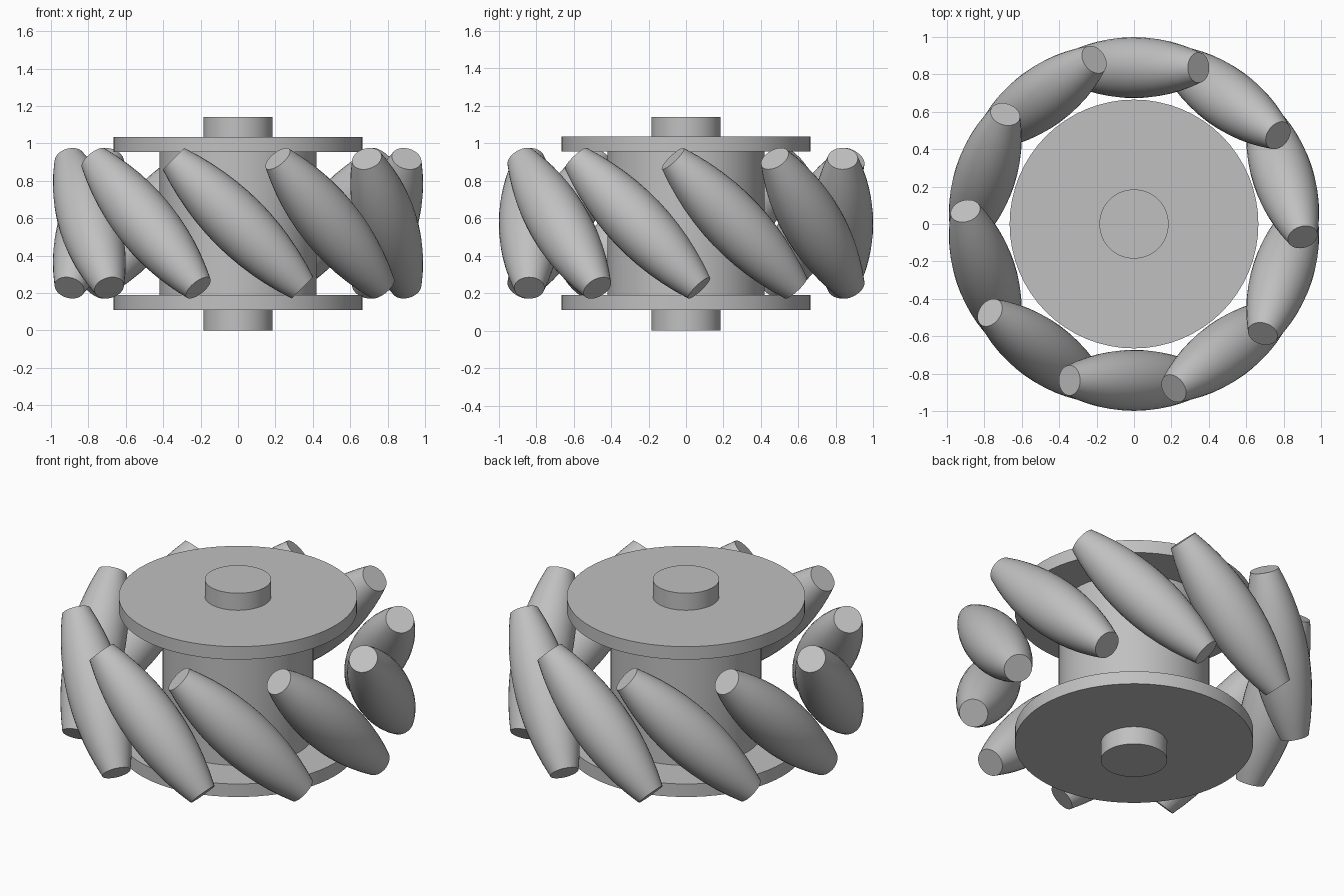
import bpy, bmesh, math
from mathutils import Matrix, Vector

if "Cube" in bpy.data.objects:
    bpy.data.objects.remove(bpy.data.objects["Cube"])

grey = bpy.data.materials.new("light grey")
grey.diffuse_color = (0.53, 0.53, 0.53, 1)
grey.use_nodes = True
grey.node_tree.nodes["Principled BSDF"].inputs["Base Color"].default_value = grey.diffuse_color


def lathe(name, profile, segs, matrix=Matrix()):
    """Closed solid of revolution around local z from (radius, z) pairs."""
    bm = bmesh.new()
    rings = []
    for r, z in profile:
        rings.append([bm.verts.new((r * math.cos(2 * math.pi * i / segs),
                                    r * math.sin(2 * math.pi * i / segs), z))
                      for i in range(segs)])
    for a, b in zip(rings, rings[1:]):
        for i in range(segs):
            j = (i + 1) % segs
            bm.faces.new((a[i], a[j], b[j], b[i]))
    bm.faces.new(rings[0][::-1])
    bm.faces.new(rings[-1])
    bmesh.ops.recalc_face_normals(bm, faces=bm.faces)
    mesh = bpy.data.meshes.new(name)
    bm.to_mesh(mesh)
    bm.free()
    mesh.materials.append(grey)
    obj = bpy.data.objects.new(name, mesh)
    bpy.context.collection.objects.link(obj)
    obj.matrix_world = matrix
    bpy.context.view_layer.objects.active = obj
    bpy.ops.object.select_all(action='DESELECT')
    obj.select_set(True)
    bpy.ops.object.shade_smooth_by_angle(angle=math.radians(35))
    return obj


# Hub spool: axle stubs, two flanges and the drum as one turned solid
lathe("hub", [(0.185, 0), (0.185, 0.11), (0.665, 0.11), (0.665, 0.19),
              (0.42, 0.19), (0.42, 0.955), (0.665, 0.955), (0.665, 1.035),
              (0.185, 1.035), (0.185, 1.14)], 64)

# Ten barrel rollers, tilted 45 degrees around the rim
HALF, R_MID, R_END, STEPS = 0.488, 0.163, 0.081, 12
barrel = []
for k in range(STEPS + 1):
    t = 2 * k / STEPS - 1
    barrel.append((R_MID - (R_MID - R_END) * t * t, HALF * t))

for k in range(10):
    m = (Matrix.Rotation(math.radians(36 * k), 4, 'Z')
         @ Matrix.Translation(Vector((0, -0.836, 0.573)))
         @ Matrix.Rotation(math.radians(-45), 4, 'Y'))
    lathe("roller_%02d" % (k + 1), barrel, 32, m)
